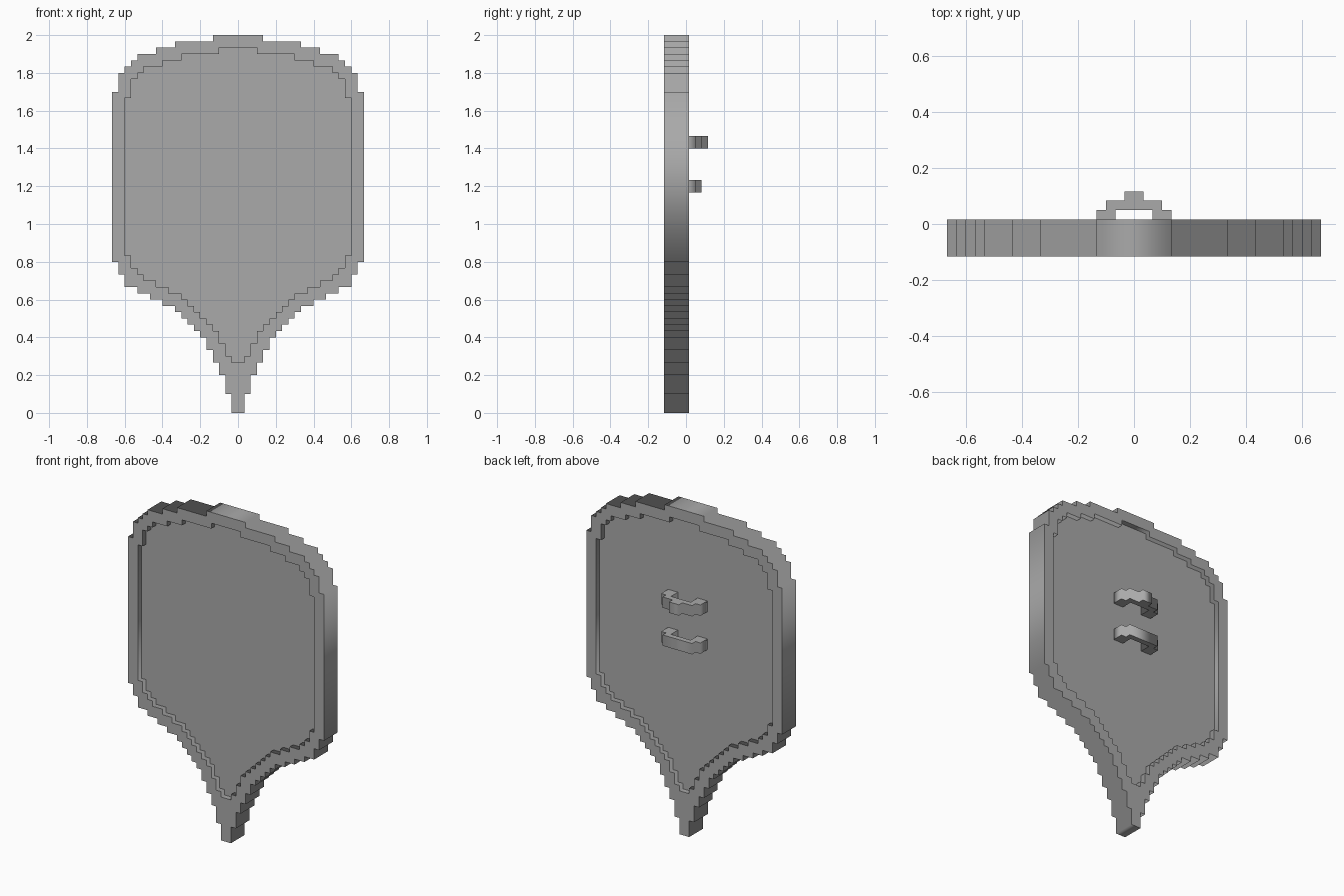
import bpy
import math

U = 1 / 30  # one block

cube = bpy.data.objects.get("Cube")
if cube:
    bpy.data.objects.remove(cube, do_unlink=True)

grey = bpy.data.materials.new("plain_grey")
grey.use_nodes = True
grey.diffuse_color = (0.4, 0.4, 0.4, 1)
grey.node_tree.nodes["Principled BSDF"].inputs["Base Color"].default_value = (0.4, 0.4, 0.4, 1)


def extrude_outlines(name, outlines, thickness, location, upright):
    """Fill closed outlines (inner ones become holes) and extrude them."""
    curve = bpy.data.curves.new(name, "CURVE")
    curve.dimensions = "2D"
    curve.fill_mode = "BOTH"
    curve.extrude = thickness * U / 2
    for outline in outlines:
        spline = curve.splines.new("POLY")
        spline.points.add(len(outline) - 1)
        for point, (a, b) in zip(spline.points, outline):
            point.co = (a * U, b * U, 0, 1)
        spline.use_cyclic_u = True
    obj = bpy.data.objects.new(name, curve)
    bpy.context.collection.objects.link(obj)
    obj.location = [c * U for c in location]
    if upright:
        obj.rotation_euler.x = math.pi / 2
    bpy.ops.object.select_all(action="DESELECT")
    obj.select_set(True)
    bpy.context.view_layer.objects.active = obj
    bpy.ops.object.convert(target="MESH")
    obj = bpy.context.object
    obj.data.materials.clear()
    obj.data.materials.append(grey)
    return obj


def stepped_outline(rows):
    """Mirrored staircase outline from the half width of each block row."""
    right, last = [], 0
    for z, half in enumerate(rows + [0]):
        if half != last:
            right += [(w, z) for w in (last, half) if w]
            last = half
    return right + [(-x, z) for x, z in reversed(right)]


# Shield silhouette: (half width, number of rows), from the tip up
steps = [(1, 3), (2, 3), (3, 2), (4, 2), (5, 2), (6, 1), (7, 1), (8, 1), (9, 1),
         (10, 1), (12, 1), (14, 1), (16, 1), (18, 2), (19, 2), (20, 27),
         (19, 3), (18, 1), (17, 1), (16, 1), (13, 1), (10, 1), (4, 1)]
outer = [half for half, count in steps for _ in range(count)]

# Shrink the silhouette by two blocks to get the inside of the rim
padded = [0] + outer + [0]
shrunk = [min(padded[i - 1], padded[i] - 1, padded[i + 1]) for i in range(1, len(padded) - 1)]
padded = [0] + shrunk + [0]
inner = [max(0, min(padded[i - 1:i + 2]) - 1) for i in range(1, len(padded) - 1)]
inner[:8] = [0] * 8

rim_outline, panel_outline = stepped_outline(outer), stepped_outline(inner)
extrude_outlines("shield_rim", [rim_outline, panel_outline], 4, (0, -1.5, 0), True)
extrude_outlines("shield_panel", [panel_outline], 2, (0, -1.5, 0), True)

# Grips on the back: half profiles from the panel outwards, then mirrored
leg = [(2, 1.5), (2, -0.5), (4, -0.5), (4, 1.5), (3, 1.5), (3, 2.5)]
knuckle = [(1, 2.5), (1, 3.5)]
for name, half, z in (("upper_grip", leg + knuckle, 43), ("lower_grip", leg, 36)):
    outline = half + [(-x, y) for x, y in reversed(half)]
    extrude_outlines(name, [outline], 2, (0, 0, z), False)
